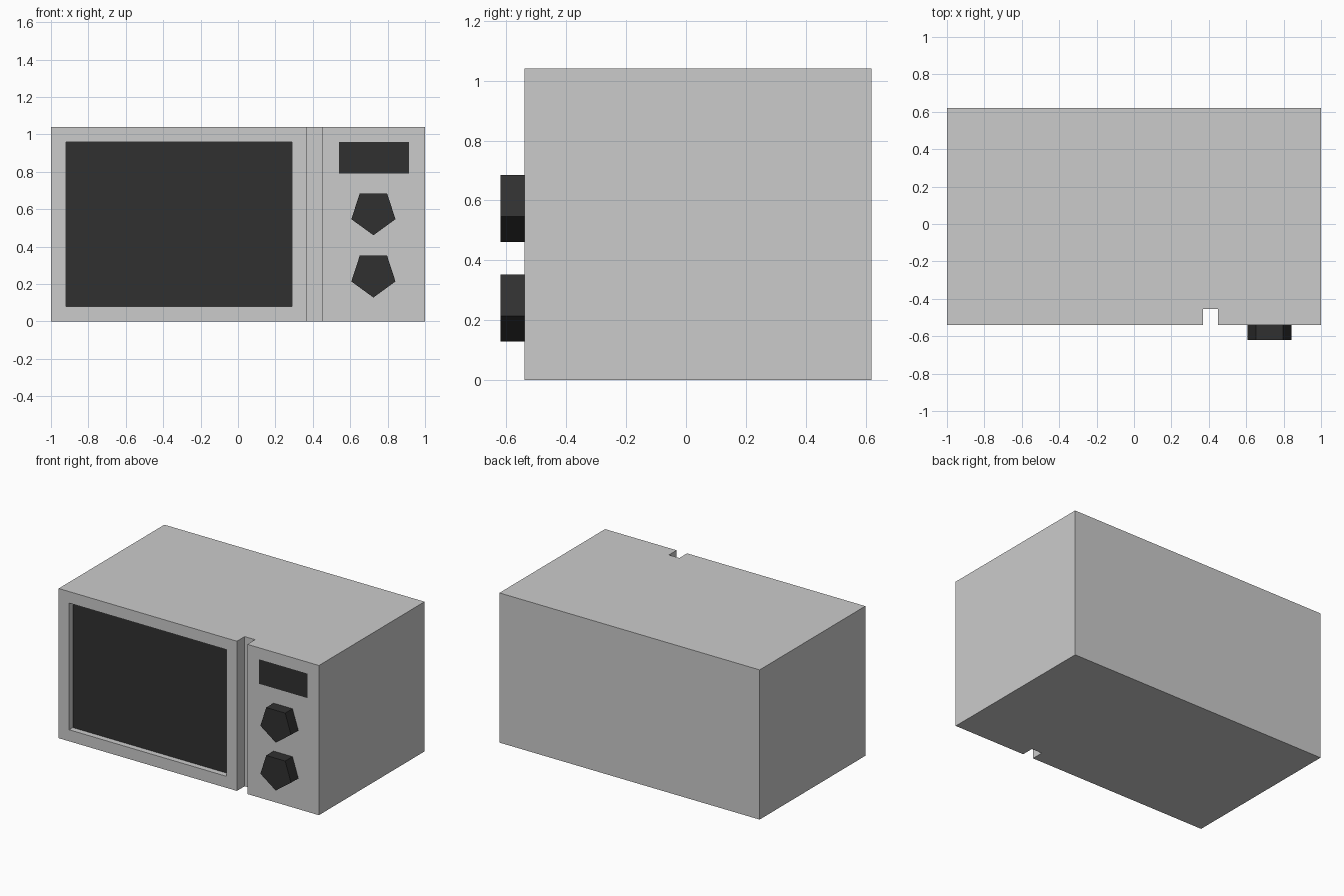
import bpy, bmesh
from math import sin, cos, tau

if "Cube" in bpy.data.objects:
    bpy.data.objects.remove(bpy.data.objects["Cube"])

FRONT, BACK, TOP = -0.54, 0.62, 1.04
black = bpy.data.materials.new("black")
black.diffuse_color = (0.03, 0.03, 0.03, 1)
black.use_nodes = True
black.node_tree.nodes["Principled BSDF"].inputs["Base Color"].default_value = black.diffuse_color


def prism(name, points, offset, material=None):
    """Extrude a flat 3D outline along an offset into a closed solid."""
    bm = bmesh.new()
    base = bm.faces.new([bm.verts.new(p) for p in points])
    ext = bmesh.ops.extrude_face_region(bm, geom=[base], use_keep_orig=True)
    bmesh.ops.translate(bm, vec=offset,
                        verts=[g for g in ext["geom"] if isinstance(g, bmesh.types.BMVert)])
    bmesh.ops.recalc_face_normals(bm, faces=bm.faces)
    mesh = bpy.data.meshes.new(name)
    bm.to_mesh(mesh)
    bm.free()
    obj = bpy.data.objects.new(name, mesh)
    bpy.context.collection.objects.link(obj)
    if material:
        mesh.materials.append(material)
    return obj


def panel(name, x0, x1, z0, z1, y0, y1, material=None):
    """Upright rectangular slab between two depths."""
    outline = [(x0, y0, z0), (x1, y0, z0), (x1, y0, z1), (x0, y0, z1)]
    return prism(name, outline, (0, y1 - y0, 0), material)


def cut(target, cutter):
    mod = target.modifiers.new("cut", 'BOOLEAN')
    mod.operation, mod.solver, mod.object = 'DIFFERENCE', 'EXACT', cutter
    bpy.context.view_layer.objects.active = target
    bpy.ops.object.modifier_apply(modifier=mod.name)
    bpy.data.objects.remove(cutter)


# Cabinet: top-view outline with the door gap, extruded upward
outline = [(-1, FRONT), (0.37, FRONT), (0.37, -0.455), (0.45, -0.455),
           (0.45, FRONT), (1, FRONT), (1, BACK), (-1, BACK)]
cabinet = prism("cabinet", [(x, y, 0) for x, y in outline], (0, 0, TOP))

# Recessed window and flush display, each set into a pocket
for name, rect, face_y in (("door_window", (-0.92, 0.29, 0.08, 0.96), FRONT + 0.04),
                           ("display", (0.54, 0.913, 0.79, 0.96), FRONT)):
    cut(cabinet, panel("cutter", *rect, FRONT - 0.1, face_y + 0.02))
    panel(name, *rect, face_y, face_y + 0.02, black)

# Five-sided control knobs, pointing down
for name, z in (("upper_knob", 0.585), ("lower_knob", 0.252)):
    ring = [(0.724 + 0.124 * sin(i * tau / 5), -0.62, z - 0.124 * cos(i * tau / 5))
            for i in range(5)]
    prism(name, ring, (0, FRONT + 0.62, 0), black)
